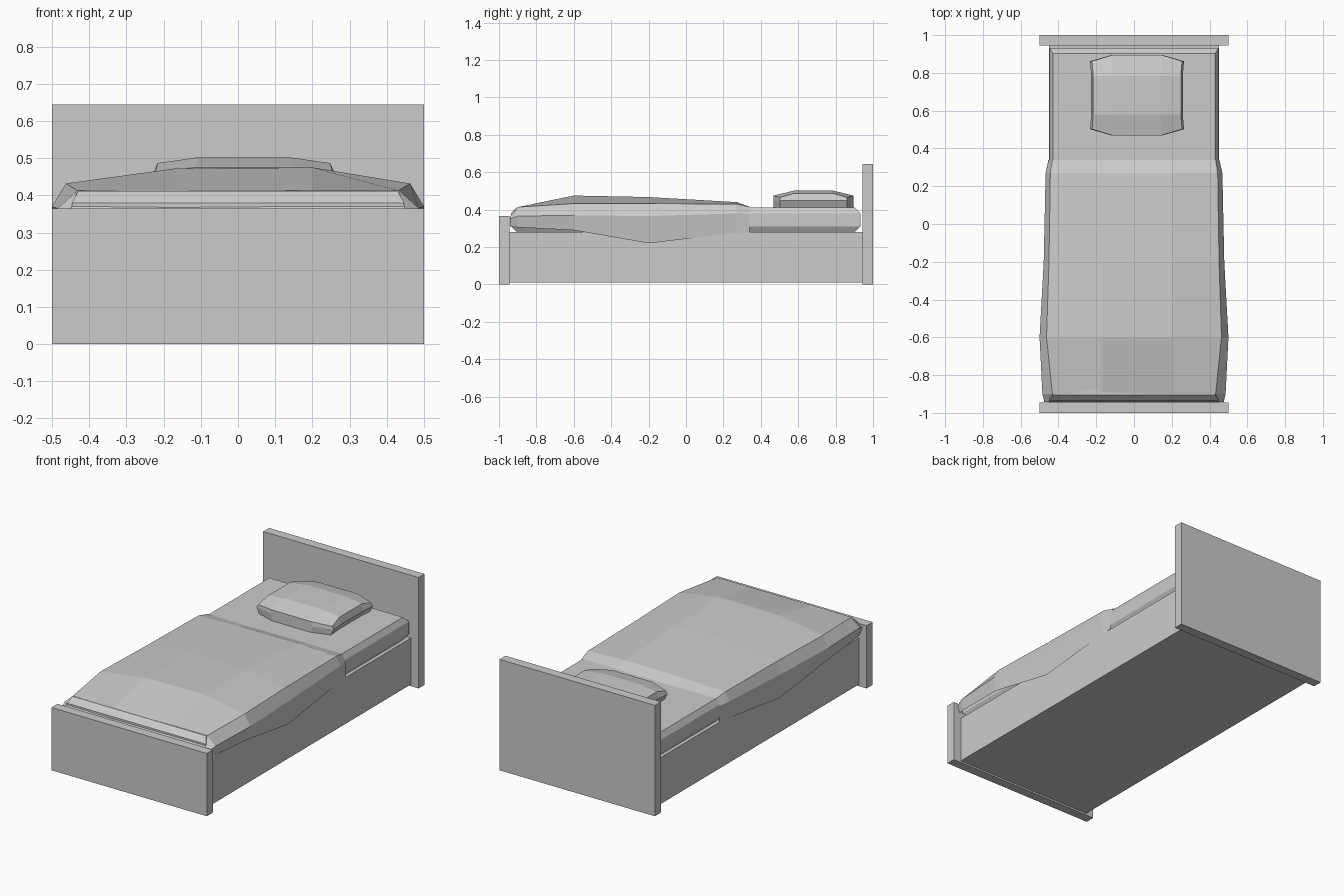
import bpy
import bmesh

cube = bpy.data.objects.get("Cube")
if cube:
    bpy.data.objects.remove(cube, do_unlink=True)

grey = bpy.data.materials.new("plain_grey")
grey.use_nodes = True
colour = (0.6, 0.6, 0.6, 1)
grey.diffuse_color = colour
grey.node_tree.nodes["Principled BSDF"].inputs["Base Color"].default_value = colour


def finish(name, bm):
    bmesh.ops.recalc_face_normals(bm, faces=bm.faces)
    mesh = bpy.data.meshes.new(name)
    bm.to_mesh(mesh)
    bm.free()
    mesh.materials.append(grey)
    obj = bpy.data.objects.new(name, mesh)
    bpy.context.collection.objects.link(obj)
    return obj


def loft(rows, closed=False):
    """Join rows of points with quads; closed rows also get end caps."""
    bm = bmesh.new()
    grid = [[bm.verts.new(p) for p in row] for row in rows]
    n = len(grid[0])
    for a, b in zip(grid, grid[1:]):
        for i in range(n if closed else n - 1):
            j = (i + 1) % n
            bm.faces.new((a[i], a[j], b[j], b[i]))
    if closed:
        bm.faces.new(grid[0])
        bm.faces.new(grid[-1])
    return bm


def rectangle(x, y0, y1, z):
    return [(-x, y0, z), (x, y0, z), (x, y1, z), (-x, y1, z)]


def board(name, x, y0, y1, z0, z1):
    finish(name, loft([rectangle(x, y0, y1, z) for z in (z0, z1)], True))


# Bed frame
board("headboard", 0.5, 0.945, 1, 0, 0.645)
board("footboard", 0.5, -1, -0.945, 0, 0.365)
board("bed_base", 0.45, -0.945, 0.945, 0.01, 0.28)

# Mattress with chamfered top and bottom rims
rims = [(0.03, 0.28), (0, 0.31), (0, 0.38), (0.03, 0.412)]
finish("mattress", loft([rectangle(0.447 - inset * 0.6, -0.935 + inset, 0.932 - inset, z)
                         for inset, z in rims], True))

# Blanket: y, outer half width, top half width, then heights of
# the middle, top edge, shoulder and hem
sections = [
    (0.34, 0.452, 0.432, 0.415, 0.415, 0.375, 0.28),
    (0.27, 0.468, 0.443, 0.44, 0.43, 0.38, 0.275),
    (-0.2, 0.478, 0.45, 0.467, 0.432, 0.365, 0.22),
    (-0.6, 0.5, 0.463, 0.475, 0.432, 0.37, 0.29),
    (-0.9, 0.485, 0.432, 0.413, 0.413, 0.365, 0.305),
    (-0.942, 0.475, 0.45, 0.362, 0.362, 0.35, 0.31),
    (-0.942, 0.475, 0.45, 0.31, 0.31, 0.31, 0.31),
]
rows = []
for y, outer, top, mid, edge, shoulder, hem in sections:
    hem_x = max(outer - 0.015, 0.453)
    right = [(-hem_x, y, hem), (-outer, y, shoulder), (-top, y, edge), (-0.17, y, mid - 0.003)]
    left = [(0.2, y, mid), (top, y, edge), (outer, y, shoulder), (hem_x, y, hem)]
    rows.append(right + left)
bm = loft(rows)
bmesh.ops.remove_doubles(bm, verts=bm.verts, dist=0.0001)
finish("blanket", bm)

# Pillow: puffed top patch with its rim pulled down to the mattress
cx, cy = 0.016, 0.682
rows = []
for v in (-1, -0.48, 0.48, 1):
    row = []
    for u in (-1, -0.54, 0.54, 1):
        end, side = abs(v) == 1, abs(u) == 1
        z = 0.465 if end and side else 0.475 if end else 0.487 if side else 0.502
        half_x = 0.238 if end else 0.232
        half_y = 0.18 if side and end else 0.213
        row.append((cx + u * half_x, cy + v * half_y, z))
    rows.append(row)
bm = loft(rows)
for z, grow in ((0.448, 1.045), (0.41, 0.92)):
    rim = [e for e in bm.edges if e.is_boundary]
    new = bmesh.ops.extrude_edge_only(bm, edges=rim)["geom"]
    for vert in (g for g in new if isinstance(g, bmesh.types.BMVert)):
        vert.co.x = cx + (vert.co.x - cx) * grow
        vert.co.z = z
bmesh.ops.holes_fill(bm, edges=[e for e in bm.edges if e.is_boundary], sides=0)
finish("pillow", bm)
